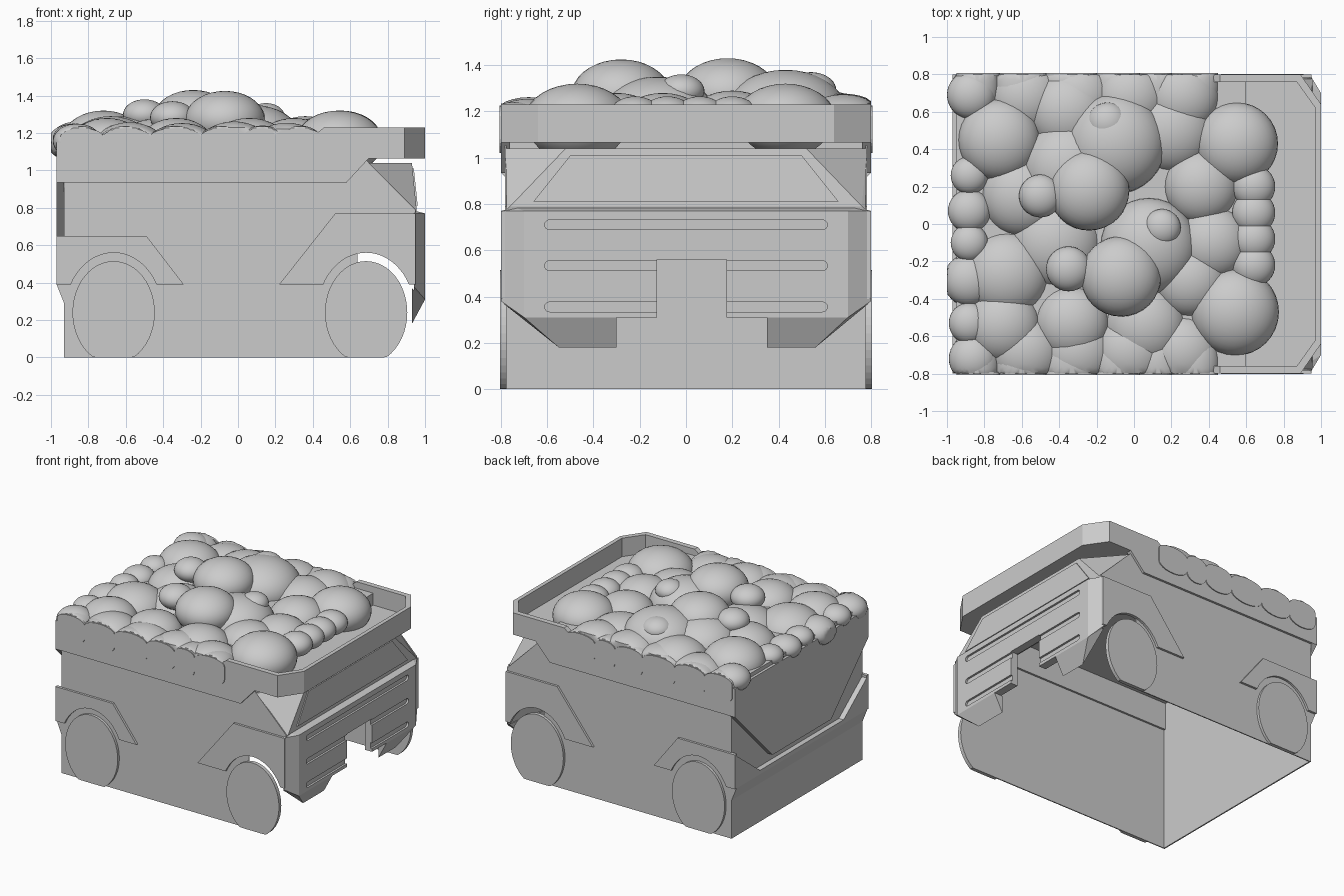
import bpy, bmesh, math, random
from mathutils import Vector

if "Cube" in bpy.data.objects:
    bpy.data.objects.remove(bpy.data.objects["Cube"])
random.seed(4)

grey = bpy.data.materials.new("plain grey")
grey.use_nodes = True
grey.diffuse_color = (0.6, 0.6, 0.6, 1)
grey.node_tree.nodes["Principled BSDF"].inputs["Base Color"].default_value = (0.6, 0.6, 0.6, 1)


def finish(name, bm, smooth=False):
    bmesh.ops.recalc_face_normals(bm, faces=bm.faces)
    mesh = bpy.data.meshes.new(name)
    bm.to_mesh(mesh)
    bm.free()
    mesh.materials.append(grey)
    for face in mesh.polygons:
        face.use_smooth = smooth
    obj = bpy.data.objects.new(name, mesh)
    bpy.context.collection.objects.link(obj)
    return obj


def prism(name, outline, axis, low, high):
    """Extrude a 2D outline along one axis."""
    def place(p, depth):
        co = list(p)
        co.insert("xyz".index(axis), depth)
        return co
    bm = bmesh.new()
    face = bm.faces.new([bm.verts.new(place(p, low)) for p in outline])
    out = bmesh.ops.extrude_face_region(bm, geom=[face])
    step = Vector(place((0, 0), high - low))
    moved = [v for v in out["geom"] if isinstance(v, bmesh.types.BMVert)]
    bmesh.ops.translate(bm, vec=step, verts=moved)
    return finish(name, bm)


def solid(name, points):
    """Convex block around a few points."""
    bm = bmesh.new()
    for p in points:
        bm.verts.new(p)
    bmesh.ops.convex_hull(bm, input=bm.verts)
    bmesh.ops.dissolve_limit(bm, angle_limit=0.01, verts=bm.verts, edges=bm.edges)
    return finish(name, bm)


def arc(cx, cz, rx, rz, start, end, steps):
    angles = [start + (end - start) * i / steps for i in range(steps + 1)]
    return [(cx + rx * math.cos(a), cz + rz * math.sin(a)) for a in angles]


def pair(name, outline, inner, outer):
    """Side panel on both sides."""
    for side, s in (("right", -1), ("left", 1)):
        prism(f"{side}_{name}", outline, "y", s * inner, s * outer)


# Open hull walls
hull_side = [(-.93, 0), (.64, 0), (.64, .56), (.95, .56), (.95, .79), (.7, 1.04), (.6, 1.15), (-.93, 1.15)]
pair("hull_wall", hull_side, .775, .783)
prism("rear_wall", [(-.783, 0), (.783, 0), (.783, 1.15), (-.783, 1.15)], "x", -.93, -.92)

# Wheels, flattened on the ground, and raised fenders with arches
rear_x, front_x = -.665, .685
lift = math.asin(.15 / .32)
for label, x in (("rear", rear_x), ("front", front_x)):
    ring = [(px, max(pz, 0)) for px, pz in arc(x, .24, .22, .275, 0, math.tau * 47 / 48, 47)]
    pair(label + "_wheel", ring, .775, .803)
rear_arch = arc(rear_x, .24, .26, .32, math.pi - lift, lift, 20)
pair("rear_fender", [(-.97, .39), *rear_arch, (-.29, .39), (-.49, .65), (-.97, .65)], .775, .8)
front_arch = arc(front_x, .24, .26, .32, math.pi - lift, lift, 20)
pair("front_fender", [(.22, .39), *front_arch, (.95, .39), (.95, .77), (.52, .77)], .775, .8)


# Rear belt with a dropped middle and a tapered lower edge
def mirrored(half):
    return half + [(-y, z) for y, z in reversed(half)]


prism("rear_belt", mirrored([(.8, .39), (.8, .65), (.5, .42)]), "x", -.97, -.93)
solid("rear_belt_taper", [(x, y, z) for y in (-.783, .783)
                          for x, z in ((-.97, .39), (-.93, .39), (-.93, .29))])

# Cab with slanted corner facets and a framed windscreen
cab = []
for s in (-1, 1):
    cab += [(.7, s * .783, 1.04), (.7, s * .783, .77), (.95, s * .783, .77),
            (.955, s * .76, .79), (.93, s * .52, 1.04)]
solid("cab", cab)
solid("windscreen", [(x + d, s * y, z) for s in (-1, 1) for d in (-.01, .007)
                     for x, y, z in ((.954, .66, .81), (.933, .5, 1.01))])


# Front fascia, split by a low notch
def fascia_end(name, s, inner, lip_inner, lip_outer):
    piece = solid(name, [(x, y, z) for x, y, z in (
        (.94, s * .8, .77), (1, s * .7, .77), (1, inner, .77), (.94, inner, .785), (.94, s * .74, .785),
        (.94, s * .8, .38), (1, s * .7, .31), (1, inner, .31), (.94, inner, .31), (.94, s * .7, .31))])
    solid(name + "_lip", [(1, s * .7, .31), (1, lip_inner, .31), (.93, lip_inner, .31),
                          (.93, lip_inner, .18), (.93, lip_outer, .18), (.93, s * .79, .37)])
    return piece


fascia = [fascia_end("fascia_right", -1, -.125, -.3, -.55),
          fascia_end("fascia_left", 1, .175, .35, .56),
          solid("fascia_centre", [(x, y, z) for y in (-.125, .175) for x, z in
                                  ((.94, .56), (1, .56), (1, .77), (.94, .785))])]

# Rounded grooves cut across the fascia
for z in (.71, .533, .355):
    r = .021
    half = math.pi / 2
    groove = arc(.59, z, r, r, -half, half, 8) + arc(-.59, z, r, r, half, 3 * half, 8)
    cutter = prism("groove_cutter", groove, "x", .985, 1.02)
    cutter.hide_render = True
    for piece in fascia:
        mod = piece.modifiers.new("groove", "BOOLEAN")
        mod.operation, mod.solver, mod.object = "DIFFERENCE", "EXACT", cutter
        bpy.context.view_layer.objects.active = piece
        bpy.ops.object.modifier_apply(modifier=mod.name)
    bpy.data.objects.remove(cutter)

# Cargo tray: front floor, sides, rear flap and front rim
outer = [(.89, -.8), (1, -.64), (1, .64), (.89, .8)]
inner = [(.87, .76), (.97, .62), (.97, -.62), (.87, -.76)]
prism("tray_floor", outer + [(.56, .8), (.56, -.8)], "z", 1.065, 1.09)
prism("tray_front_rim", outer + inner, "z", 1.065, 1.23)
tray_side = [(-.97, .935), (.58, .935), (.7, 1.065), (.89, 1.065), (.89, 1.23), (.46, 1.23), (.36, 1.15), (-.97, 1.15)]
pair("tray_side", tray_side, .76, .8)
prism("tray_rear_flap", mirrored([(.8, 1.15), (.8, .935), (.35, .48)]), "x", -.97, -.93)
bed_low = 1.14
prism("cargo_bed", [(-.95, -.79), (.6, -.79), (.6, .79), (-.95, .79)], "z", bed_low, 1.18)
prism("cargo_bed_front", [(-.78, bed_low), (.78, bed_low), (.78, 1.07), (-.78, 1.07)], "x", .585, .6)

# Cargo mounds: x, y, radius, top height
mounds = [
    (-.24, .18, .215, 1.43), (-.07, -.28, .215, 1.425), (-.5, .15, .115, 1.38), (-.35, -.24, .12, 1.37),
    (-.14, .54, .11, 1.37), (-.1, .43, .27, 1.38), (-.35, .3, .25, 1.34), (.08, -.12, .26, 1.35), (.15, -.02, .1, 1.36),
    (.55, .43, .22, 1.32), (.54, -.47, .235, 1.32), (-.72, .45, .22, 1.32), (-.68, -.27, .23, 1.29),
    (-.6, .15, .22, 1.29), (-.7, -.54, .2, 1.28), (-.33, -.53, .2, 1.28), (.06, -.54, .22, 1.28),
    (.36, .2, .2, 1.29), (.42, -.1, .2, 1.28), (.3, -.3, .2, 1.28), (.2, .5, .23, 1.28),
    (-.42, -.1, .25, 1.28), (-.35, .6, .22, 1.29), (-.87, .69, .13, 1.26), (-.86, -.72, .13, 1.25),
]
mounds += [(.64, -.22 + .14 * i, .115, 1.265) for i in range(4)]
mounds += [(-.88, y, r, 1.25) for y, r in ((.26, .1), (.07, .115), (-.1, .1), (-.3, .14), (-.53, .11))]
mounds += [(-.58 + .28 * i, s * .68, .2, random.uniform(1.25, 1.28)) for s in (-1, 1) for i in range(4)]
blobs = [((x, y, top - .72 * r), (r, r, .72 * r)) for x, y, r, top in mounds]
for s in (-1, 1):
    for x, rx in ((-.84, .12), (-.6, .15), (-.33, .16), (-.08, .14), (.13, .13), (.33, .125)):
        blobs.append(((x, s * .74, 1.14), (rx * 1.03, .18, .1)))

bm = bmesh.new()
for centre, size in blobs:
    ball = bmesh.ops.create_uvsphere(bm, u_segments=32, v_segments=18, radius=1)
    for v in ball["verts"]:
        v.co = Vector(c + k * p for c, k, p in zip(centre, size, v.co))
        v.co.x = max(v.co.x, -1)
        v.co.y = max(-.8, min(.8, v.co.y))
        if -.96 < v.co.x < .59:
            v.co.z = max(v.co.z, bed_low + .01)
cargo = finish("cargo_mounds", bm, True)
bpy.ops.object.select_all(action="DESELECT")
cargo.select_set(True)
bpy.context.view_layer.objects.active = cargo
bpy.ops.object.shade_smooth_by_angle(angle=math.radians(35))

# Flat scalloped spill over the tray sides
cusps = [-.95, -.72, -.47, -.2, .03, .2, .45]
spill = []
for a, b in zip(cusps, cusps[1:]):
    spill += arc((a + b) / 2, 1.08, (b - a) / 2, .06, math.pi, math.tau, 12)[:-1]
spill.append((cusps[-1], 1.08))
for a, b in reversed(list(zip(cusps, cusps[1:]))):
    spill += arc((a + b) / 2, 1.18, (b - a) / 2, .045, 0, math.pi, 12)[:-1]
spill.append((cusps[0], 1.18))
pair("cargo_spill", spill, .79, .807)
